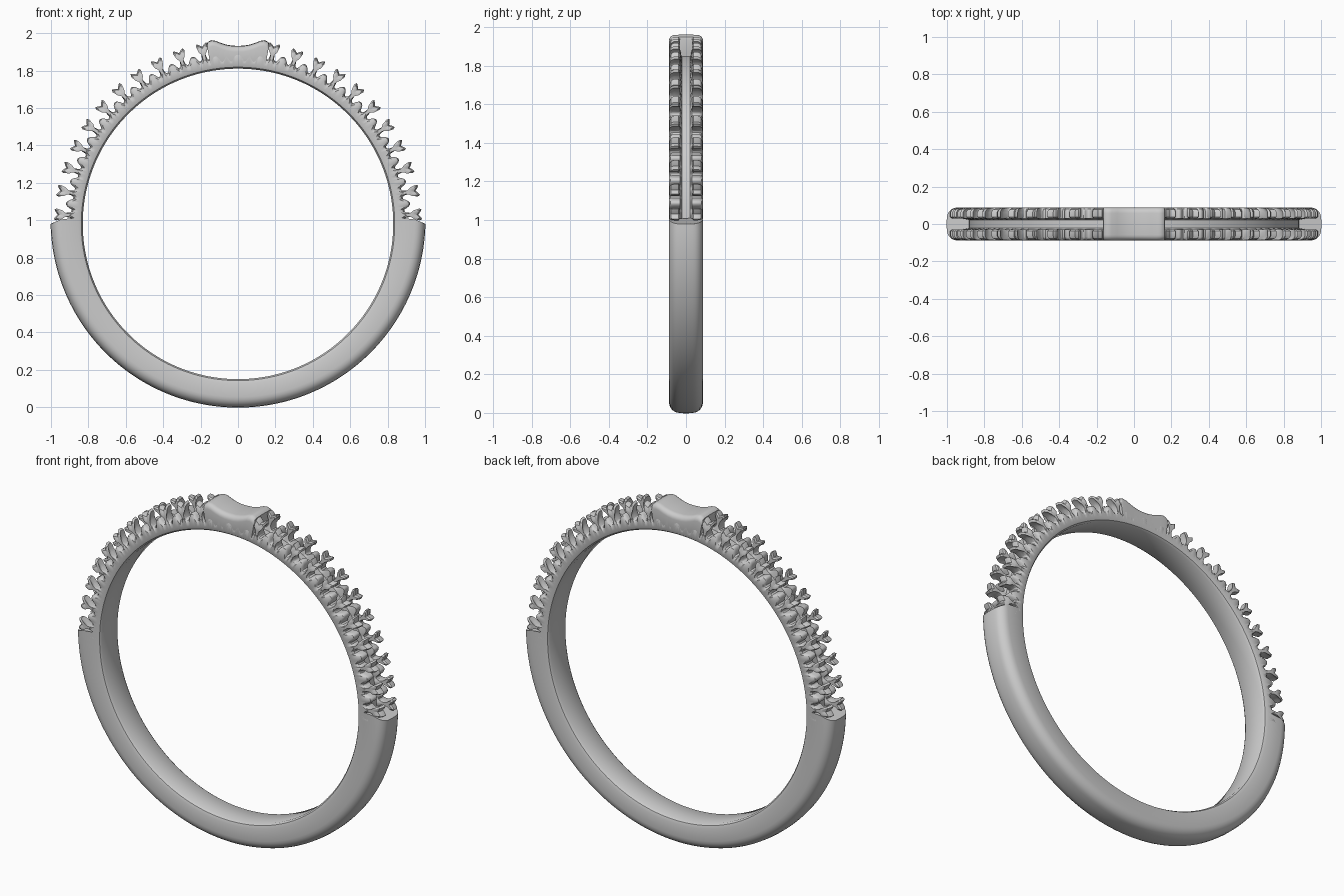
import bpy, bmesh, math
from math import sin, cos, radians, degrees, atan2, hypot

if "Cube" in bpy.data.objects:
    bpy.data.objects.remove(bpy.data.objects["Cube"])

CZ, R_IN, HALF = 0.98, 0.83, 0.088      # ring centre height, bore radius, half width
FIRST, PITCH, COUNT = 3.0, 7.55, 11     # claw spacing in degrees


def polar(a, r, y):
    return (r * cos(radians(a)), y, CZ + r * sin(radians(a)))


def finish(name, bm):
    bmesh.ops.recalc_face_normals(bm, faces=bm.faces)
    me = bpy.data.meshes.new(name)
    bm.to_mesh(me)
    bm.free()
    ob = bpy.data.objects.new(name, me)
    bpy.context.collection.objects.link(ob)
    bpy.ops.object.select_all(action='DESELECT')
    ob.select_set(True)
    bpy.context.view_layer.objects.active = ob
    bpy.ops.object.shade_smooth_by_angle(angle=radians(35))
    return ob


def loft(bm, loops):
    rows = [[bm.verts.new(p) for p in lp] for lp in loops]
    n = len(rows[0])
    for a, b in zip(rows, rows[1:]):
        for i in range(n):
            j = (i + 1) % n
            bm.faces.new((a[i], a[j], b[j], b[i]))
    bm.faces.new(rows[0])
    bm.faces.new(rows[-1][::-1])


def solid_section(r_out, rnd=0.055):
    # softened bore edge, rounded outer edge
    half = [(0.07, R_IN), (0.082, R_IN + 0.008), (HALF, R_IN + 0.025)]
    for k in range(7):
        t = radians(15 * k)
        half.append((HALF - rnd * (1 - cos(t)), r_out - rnd * (1 - sin(t))))
    half.append((0.015, r_out + 0.002))
    return half + [(-y, r) for y, r in reversed(half)]


# plain lower shank, its ends sloping up toward the bore
bm = bmesh.new()
loops = []
N = 120
for i in range(N + 1):
    a = 180 + 180 * i / N
    end = max(0, 1 - min(i, N - i) / 3) * (-1 if i < N / 2 else 1)
    loops.append([polar(a + end * 2.2 * min(1, max(0, (1 - r) / 0.08)), r, y)
                  for y, r in solid_section(1 + 0.02 * sin(radians(a)))])
loft(bm, loops)
finish("shank", bm)


# scalloped upper band with a groove along the middle
def scallop(a):
    a = min(a, 180 - a)
    u = (a - FIRST) / PITCH
    d = abs(u - round(u))
    lobe = max(0, 1 - ((d - 0.5) / 0.24) ** 2)
    root = max(0, 1 - d / 0.16)
    return 0.892 + 0.034 * lobe + 0.03 * root


bm = bmesh.new()
loops = []
N = 546
for i in range(N + 1):
    a = -1 + 182 * i / N
    h = scallop(a)
    half = [(0.07, R_IN), (0.082, R_IN + 0.008), (HALF, R_IN + 0.025),
            (HALF, h - 0.022), (0.08, h - 0.006), (0.068, h), (0.03, h),
            (0.022, 0.882)]
    loops.append([polar(a, r, y) for y, r in half + [(-y, r) for y, r in reversed(half)]])
loft(bm, loops)
finish("scalloped_band", bm)

# fork-tipped claws: tangential offset and radius, lofted across the width
fork = [(-0.02, 0.865), (-0.014, 0.90), (-0.010, 0.93), (-0.017, 0.952),
        (-0.032, 0.972), (-0.026, 0.985), (-0.014, 0.978), (0, 0.966)]
fork += [(-t, r) for t, r in reversed(fork[:-1])]
# slices: y, tip drop, width scale
slices = [(0.030, 0.012, 0.75), (0.038, 0.0, 1.0), (0.062, 0.0, 1.0),
          (0.077, 0.010, 0.92), (0.0865, 0.035, 0.75)]
bm = bmesh.new()
for k in range(COUNT):
    for a in (FIRST + k * PITCH, 180 - FIRST - k * PITCH):
        for side in (-1, 1):
            loops = []
            for y, drop, w in slices:
                loops.append([polar(a + degrees(t * w / r),
                                    r - drop * (r - 0.865) / 0.12, side * y)
                              for t, r in fork])
            loft(bm, loops)
finish("claws", bm)

# saddle-topped centre block
saddle = [(0.166, 1.935), (0.164, 1.947), (0.155, 1.955), (0.14, 1.96), (0.12, 1.957),
          (0.09, 1.945), (0.06, 1.936), (0.03, 1.931), (0, 1.93)]
saddle += [(-x, z) for x, z in reversed(saddle[:-1])]
bm = bmesh.new()
loops = []
for x, z in saddle:
    a, r = degrees(atan2(z - CZ, x)), hypot(x, z - CZ)
    loops.append([polar(a, rr, y) for y, rr in solid_section(r, 0.03)])
loft(bm, loops)
finish("centre_block", bm)
